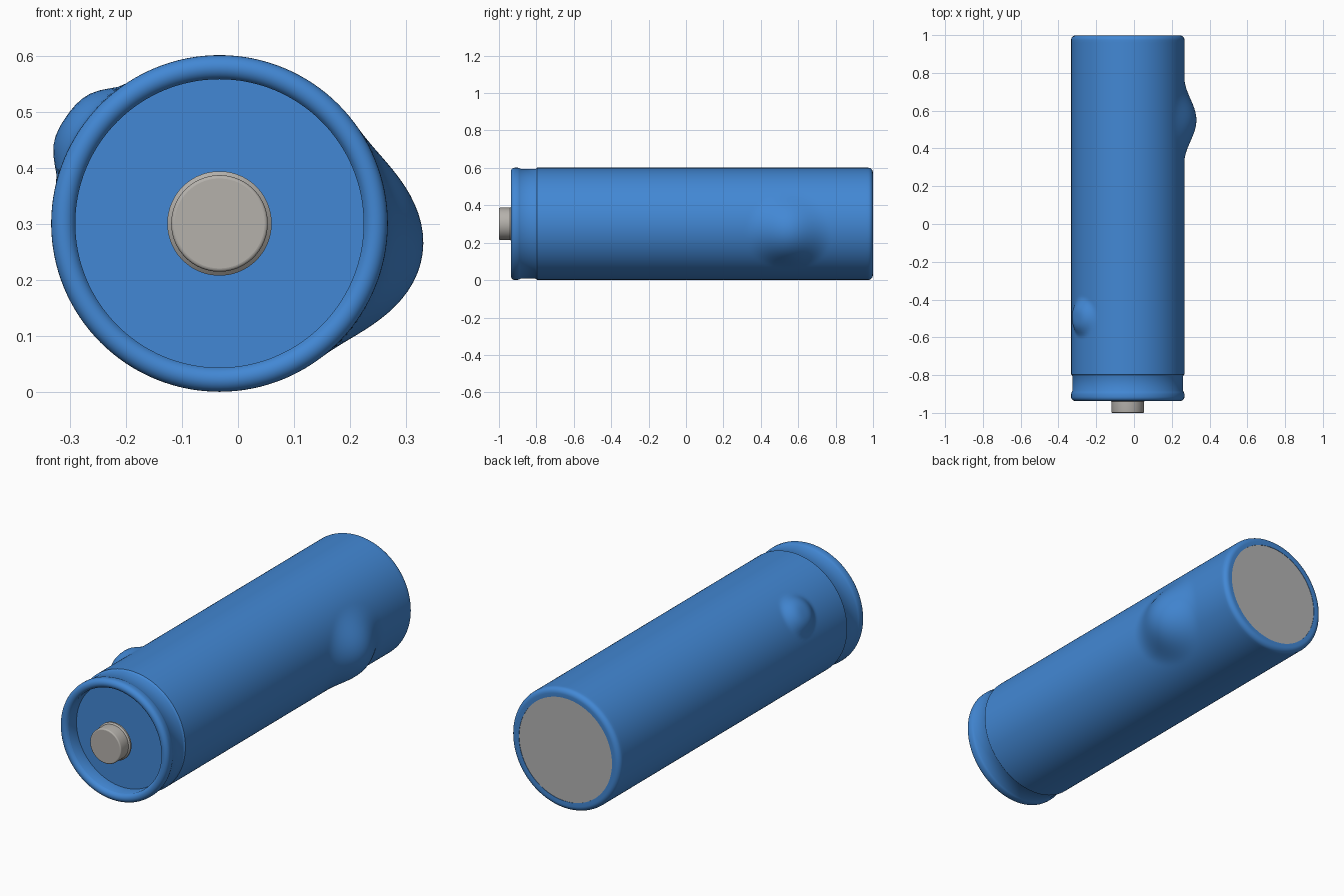
import bpy, bmesh, math

if "Cube" in bpy.data.objects:
    bpy.data.objects.remove(bpy.data.objects["Cube"])

CX, CZ, SEG = -0.033, 0.301, 128


def material(name, rgb):
    m = bpy.data.materials.new(name)
    m.diffuse_color = (*rgb, 1)
    m.use_nodes = True
    m.node_tree.nodes["Principled BSDF"].inputs["Base Color"].default_value = m.diffuse_color
    return m


BLUE = material("blue wrapper", (0.055, 0.245, 0.66))
STEEL = material("warm steel", (0.46, 0.44, 0.41))
GREY = material("grey metal", (0.45, 0.45, 0.45))


# Dents pushed outward: (y, angle in degrees, reach, height, edge sharpness)
BUMPS = [(0.55, -9, 0.23, 0.066, 1.0), (-0.495, 145, 0.11, 0.033, 0.6)]


def bulge(y, a):
    total = 0
    for by, ba, reach, height, sharp in BUMPS:
        da = (a - math.radians(ba) + math.pi) % (2 * math.pi) - math.pi
        d = math.hypot(y - by, da * 0.299) / reach
        if d < 1:
            total += height * (0.5 + 0.5 * math.cos(math.pi * d ** (1 / sharp)))
    return total


def lathe(name, profile, mat, bumpy=False):
    """Spin (radius, y) points around the length axis; radius 0 closes the end."""
    bm = bmesh.new()
    rings = []
    for r, y in profile:
        if r == 0:
            rings.append([bm.verts.new((CX, y, CZ))])
            continue
        ring = []
        for i in range(SEG):
            a = 2 * math.pi * i / SEG
            rr = r + (bulge(y, a) if bumpy and r > 0.28 else 0)
            ring.append(bm.verts.new((CX + rr * math.cos(a), y, CZ + rr * math.sin(a))))
        rings.append(ring)
    for p, q in zip(rings, rings[1:]):
        for i in range(SEG):
            j = (i + 1) % SEG
            quad = [p[i % len(p)], p[j % len(p)], q[j % len(q)], q[i % len(q)]]
            bm.faces.new(list(dict.fromkeys(quad)))
    bmesh.ops.recalc_face_normals(bm, faces=bm.faces)
    me = bpy.data.meshes.new(name)
    bm.to_mesh(me)
    bm.free()
    me.materials.append(mat)
    ob = bpy.data.objects.new(name, me)
    bpy.context.collection.objects.link(ob)
    bpy.ops.object.select_all(action='DESELECT')
    ob.select_set(True)
    bpy.context.view_layer.objects.active = ob
    bpy.ops.object.shade_smooth_by_angle(angle=math.radians(35))
    return ob


def arc(r, y, rad, start, end, n=6):
    """Rounded corner for a profile."""
    return [(r + rad * math.cos(math.radians(start + (end - start) * i / n)),
             y + rad * math.sin(math.radians(start + (end - start) * i / n)))
            for i in range(n + 1)]


# Wrapper: recessed floor, rolled front rim, crimped neck, long tube, rounded back edge
R = 0.300
profile = [(0, -0.86), (0.257, -0.86), (0.257, -0.922)]
profile += arc(0.278, -0.915, 0.022, 200, 360, 10)
profile += [(R, -0.9), (0.297, -0.89), (0.293, -0.883), (0.293, -0.806), (0.296, -0.8), (R, -0.796)]
profile += [(R, -0.78 + 1.74 * i / 145) for i in range(146)]
profile += arc(R - 0.025, 0.974, 0.025, 0, 90)
profile += [(0.257, 0.998), (0.257, 0.985), (0, 0.985)]
lathe("wrapper", profile, BLUE, bumpy=True)

# Front button terminal with a slight flange at its base
button = [(0, -1.0), (0.080, -1.0)] + arc(0.080, -0.994, 0.006, -90, 0, 4)
button += [(0.086, -0.940), (0.093, -0.934), (0.093, -0.926), (0, -0.926)]
lathe("button_terminal", button, STEEL)

# Back contact disc
lathe("back_contact", [(0, 0.996), (0.257, 0.996), (0.257, 0.986), (0, 0.986)], GREY)
